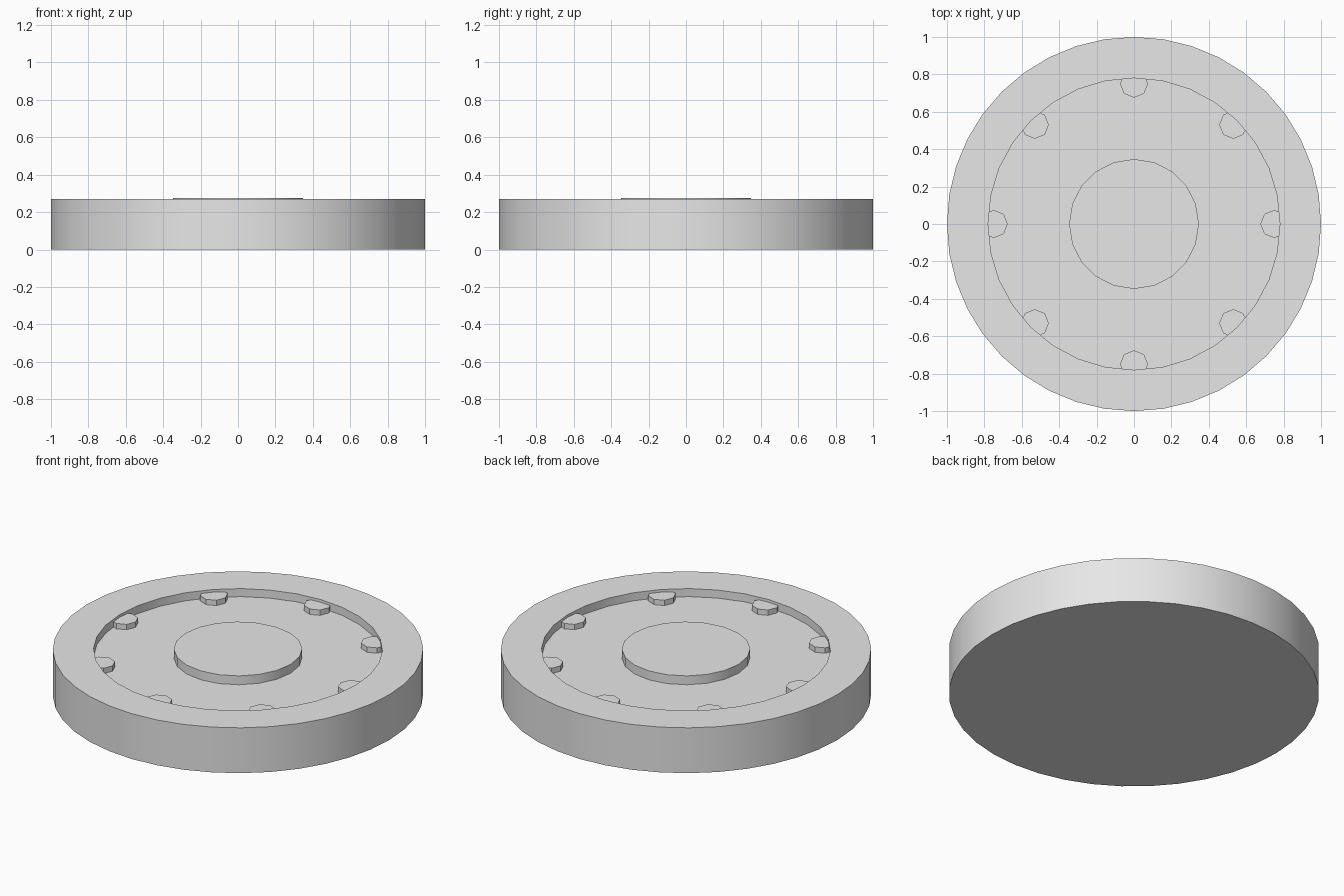
import bpy, math

if "Cube" in bpy.data.objects:
    bpy.data.objects.remove(bpy.data.objects["Cube"])

grey = bpy.data.materials.new("light_grey")
grey.diffuse_color = (0.8, 0.8, 0.8, 1)
grey.use_nodes = True
grey.node_tree.nodes["Principled BSDF"].inputs["Base Color"].default_value = grey.diffuse_color

FLOOR, RIM_TOP = 0.222, 0.27


def disc(name, sides, radius, z0, z1, x=0, y=0, turn=0):
    """Upright cylinder between two heights, first corner on an axis."""
    bpy.ops.mesh.primitive_cylinder_add(
        vertices=sides, radius=radius, depth=z1 - z0,
        location=(x, y, (z0 + z1) / 2), rotation=(0, 0, turn))
    ob = bpy.context.object
    ob.name = name
    ob.data.materials.append(grey)
    return ob


# Round dish with a shallow recess in its top
dish = disc("dish", 40, 1.0, 0, RIM_TOP)
cutter = disc("recess_cutter", 32, 0.78, FLOOR, 0.4)
mod = dish.modifiers.new("recess", 'BOOLEAN')
mod.operation = 'DIFFERENCE'
mod.solver = 'EXACT'
mod.object = cutter
bpy.context.view_layer.objects.active = dish
bpy.ops.object.select_all(action='DESELECT')
dish.select_set(True)
bpy.ops.object.modifier_apply(modifier=mod.name)
bpy.data.objects.remove(cutter, do_unlink=True)
bpy.ops.object.shade_smooth_by_angle(angle=math.radians(30))

# Raised centre hub
disc("centre_hub", 20, 0.347, FLOOR - 0.02, 0.275)
bpy.ops.object.shade_smooth_by_angle(angle=math.radians(30))

# Eight small studs tucked against the rim
for i in range(8):
    a = i * math.pi / 4
    disc(f"stud_{i + 1}", 8, 0.075, FLOOR - 0.02, 0.254,
         0.75 * math.cos(a), 0.75 * math.sin(a), a)
